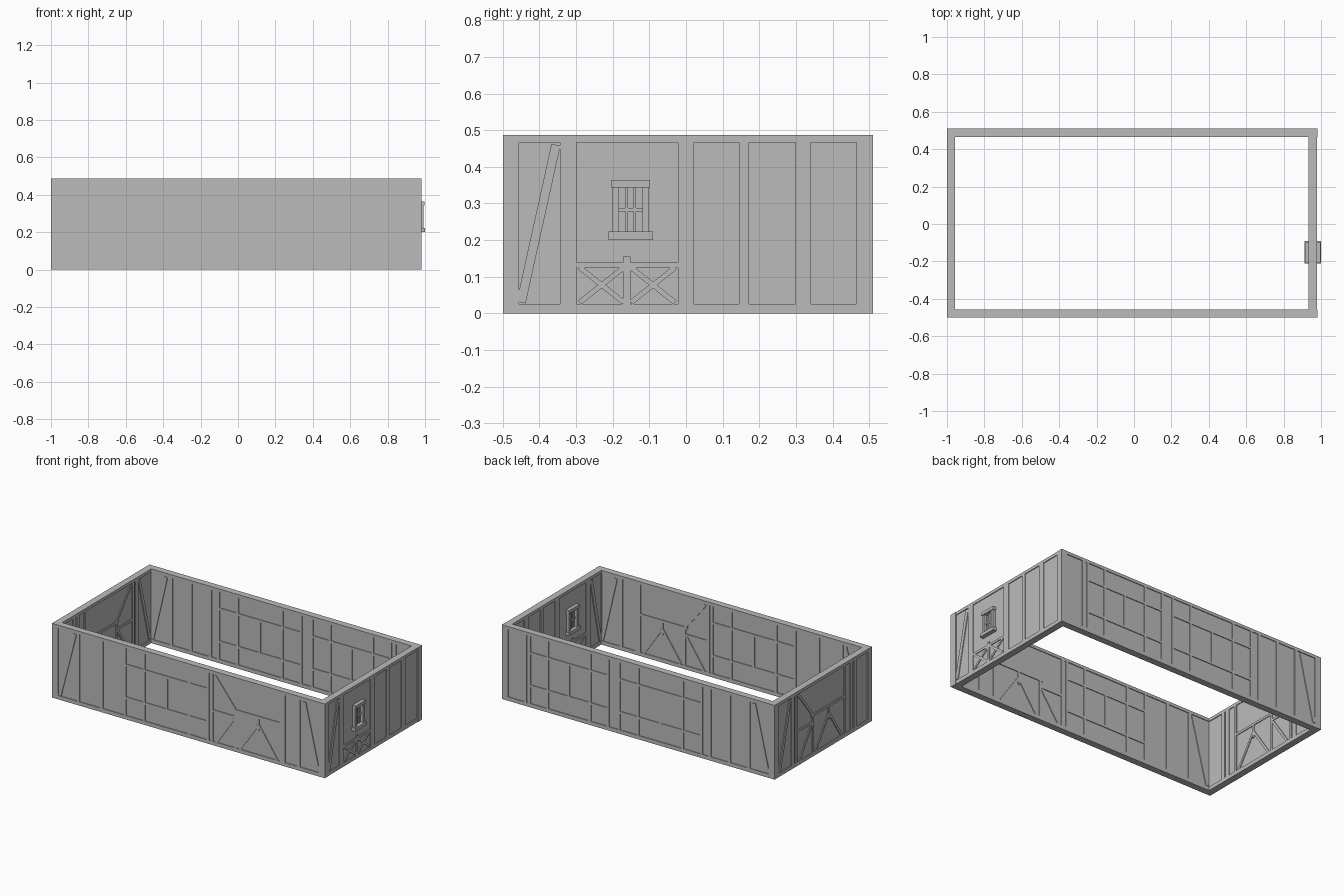
import bpy, bmesh, math
from mathutils import Matrix, Vector

if "Cube" in bpy.data.objects:
    bpy.data.objects.remove(bpy.data.objects["Cube"], do_unlink=True)

grey = bpy.data.materials.new("plain grey")
grey.use_nodes = True
grey.diffuse_color = (0.5, 0.5, 0.5, 1)
grey.node_tree.nodes["Principled BSDF"].inputs["Base Color"].default_value = (0.5, 0.5, 0.5, 1)

H = 0.487           # wall height
THICK = 0.044       # timber depth
PANEL = 0.034       # recessed infill depth


class Wall:
    """Local frame: x runs along the wall as seen from outside, -y points outward."""

    def __init__(self, name, origin, angle, length):
        self.name, self.length = name, length
        self.matrix = Matrix.Translation(origin) @ Matrix.Rotation(math.radians(angle), 4, "Z")
        self.bm = bmesh.new()

    def beam(self, a, b, width, depth=THICK):
        start, end = Vector((a[0], 0, a[1])), Vector((b[0], 0, b[1]))
        d = end - start
        m = (Matrix.Translation((start + end) / 2)
             @ Matrix.Rotation(-math.atan2(d.z, d.x), 4, "Y")
             @ Matrix.Diagonal((d.length, depth, width, 1)))
        bmesh.ops.create_cube(self.bm, size=1, matrix=m)

    def post(self, u, width=0.02, low=0, high=H):
        self.beam((u, low), (u, high), width)

    def rail(self, u0, u1, z, width=0.015):
        self.beam((u0, z), (u1, z), width)

    def finish(self, part):
        mesh = bpy.data.meshes.new(self.name + part)
        self.bm.to_mesh(mesh)
        self.bm.free()
        mesh.materials.append(grey)
        ob = bpy.data.objects.new(self.name + part, mesh)
        ob.matrix_world = self.matrix
        bpy.context.collection.objects.link(ob)
        self.bm = bmesh.new()

    def panel_and_rails(self):
        self.beam((0, H / 2), (self.length, H / 2), H, PANEL)
        self.finish("_infill_panel")
        self.rail(0, self.length, 0.0125, 0.025)
        self.rail(0, self.length, H - 0.01, 0.02)
        self.post(0.02, 0.04)
        self.post(self.length - 0.02, 0.04)

    def window_grid(self, u, width=0.6):
        """Grid of thin timbers with a short central bar."""
        for f in (0, 0.23, 0.77, 1):
            self.post(u + f * width, 0.016)
        for z in (0.14, 0.355):
            self.rail(u, u + width, z)
        self.post(u + width / 2, 0.015, 0.14, 0.355)

    def brace_bay(self, u, width=0.5):
        """Bay with a mid rail, an upper diagonal and lower braces."""
        self.post(u)
        self.post(u + width)
        self.rail(u + 0.15, u + width, 0.27)
        self.rail(u, u + 0.17, 0.225)
        self.post(u + 0.17, 0.015, 0, 0.27)
        self.beam((u + 0.02, 0.46), (u + 0.18, 0.26), 0.016)
        for a, b in ((0.03, 0.16), (0.2, 0.33), (0.47, 0.34)):
            self.beam((u + a, 0.025), (u + b, 0.215), 0.016)
        self.post(u + 0.335, 0.015, 0.18, 0.27)


front = Wall("front_wall", (-1, -0.478, 0), 0, 1.98)
left = Wall("window_wall", (0.956, -0.5, 0), 90, 1.01)
back = Wall("back_wall", (0.98, 0.488, 0), 180, 1.98)
side = Wall("side_wall", (-0.978, 0.51, 0), 270, 1.01)
for wall in (front, left, back, side):
    wall.panel_and_rails()

# Front: braced corners, grid bay and diagonal bay
front.beam((0.055, 0.03), (0.165, 0.46), 0.022)
front.beam((1.83, 0.46), (1.93, 0.03), 0.022)
for u in (0.19, 0.36, 1.68, 1.79):
    front.post(u)
front.window_grid(0.53)
front.brace_bay(1.16)

# Back: two grid bays, plain panels and one braced corner
for u in (0.17, 1.51, 1.65, 1.79):
    back.post(u)
back.window_grid(0.2, 0.57)
back.window_grid(0.85)
back.beam((1.83, 0.46), (1.93, 0.03), 0.022)

# Side without a window: braced corner and diagonal bay
side.beam((0.055, 0.03), (0.165, 0.46), 0.022)
for u in (0.19, 0.8, 0.84):
    side.post(u, 0.03)
side.brace_bay(0.23)

# Window side: posts, braced corner and crossed braces below the window
left.beam((0.05, 0.03), (0.145, 0.46), 0.025)
left.post(0.178, 0.045)
left.post(0.5, 0.045)
left.post(0.658, 0.027)
left.post(0.82, 0.042)
left.rail(0.2, 0.48, 0.132)
left.post(0.338, 0.02, 0.025, 0.155)
for u0, u1 in ((0.21, 0.33), (0.35, 0.47)):
    left.beam((u0, 0.03), (u1, 0.125), 0.014)
    left.beam((u0, 0.125), (u1, 0.03), 0.014)

for wall in (front, left, back, side):
    wall.finish("_timbers")

# Window surround, standing proud on both faces
for u in (0.308, 0.39):
    left.beam((u, 0.21), (u, 0.35), 0.018, 0.07)
left.beam((0.288, 0.212), (0.41, 0.212), 0.022, 0.088)
left.beam((0.295, 0.354), (0.402, 0.354), 0.02, 0.08)
left.finish("_window_surround")

# Window bars
for u in (0.338, 0.36):
    left.beam((u, 0.22), (u, 0.35), 0.007, 0.046)
left.beam((0.31, 0.283), (0.39, 0.283), 0.01, 0.05)
left.finish("_window_bars")
